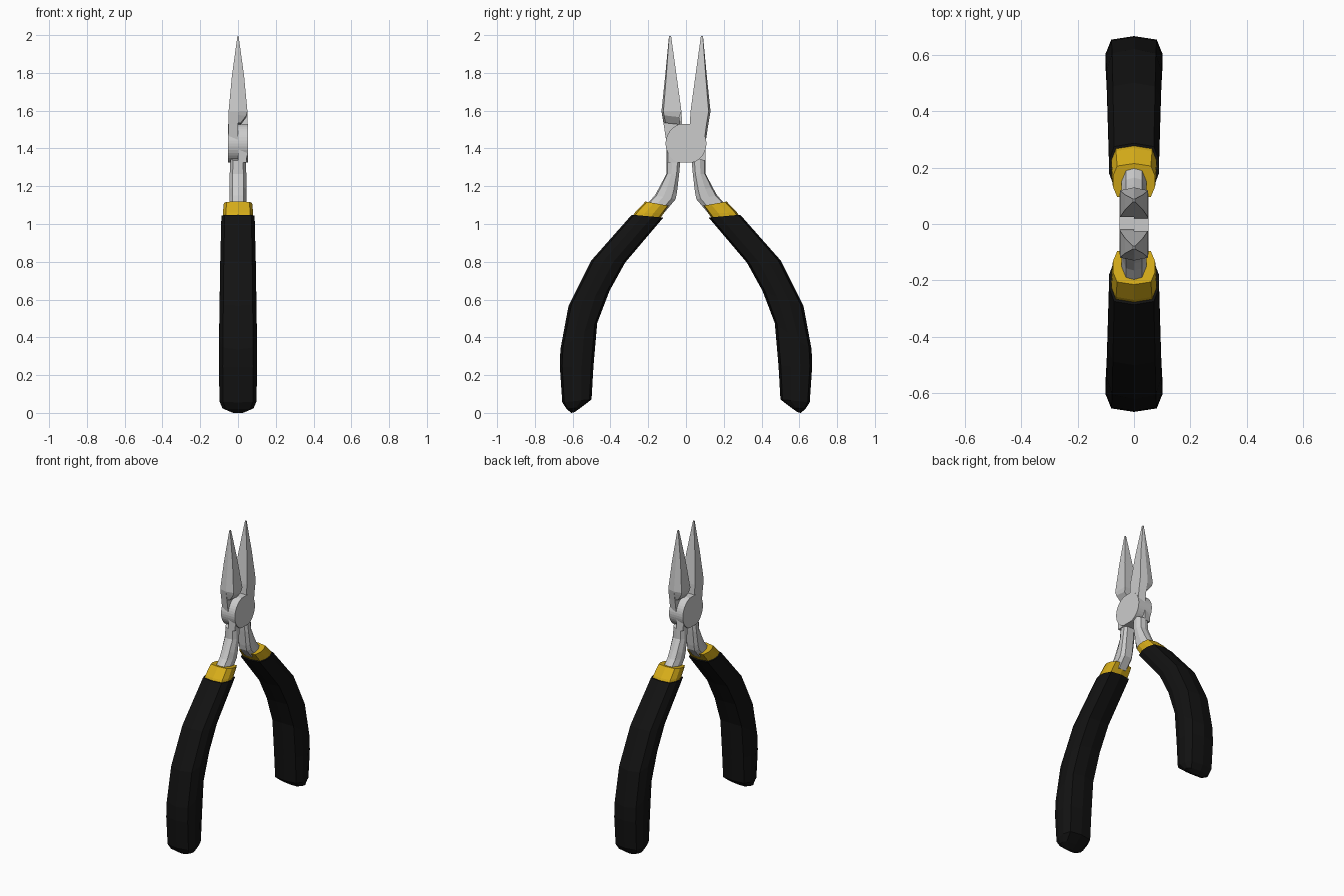
import bpy, bmesh, math

if "Cube" in bpy.data.objects:
    bpy.data.objects.remove(bpy.data.objects["Cube"])


def material(name, color):
    m = bpy.data.materials.new(name)
    m.diffuse_color = color
    m.use_nodes = True
    m.node_tree.nodes["Principled BSDF"].inputs["Base Color"].default_value = m.diffuse_color
    return m


BLACK = material("black_rubber", (0.006, 0.006, 0.006, 1))
GOLD = material("yellow_band", (0.68, 0.42, 0.01, 1))

# Cross-sections: (sideways factor, position from inner edge 0 to outer edge 1)
HANDLE = [(0, 1), (.8, .93), (1, .65), (1, .35), (.8, .07), (0, 0),
          (-.8, .07), (-1, .35), (-1, .65), (-.8, .93)]
NECK = [(0, 1), (.65, .93), (1, .6), (1, .2), (.6, 0),
        (-.6, 0), (-1, .2), (-1, .6), (-.65, .93)]
JAW = [(0, 1), (1, .9), (1, 0), (-1, 0), (-1, .9)]
HALF = [(0, 1), (1, .9), (1, 0), (0, 0)]


def finish(name, bm, mat=None):
    bmesh.ops.recalc_face_normals(bm, faces=bm.faces)
    me = bpy.data.meshes.new(name)
    bm.to_mesh(me)
    bm.free()
    ob = bpy.data.objects.new(name, me)
    bpy.context.collection.objects.link(ob)
    if mat:
        me.materials.append(mat)
    return ob


def loft(name, section, stations, sx, sy, mat=None):
    """Skin stations (inner y, inner z, outer y, outer z, half width)."""
    bm = bmesh.new()
    rings = []
    for yi, zi, yo, zo, w in stations:
        rings.append([bm.verts.new((sx * w * s, sy * (yi + (yo - yi) * t),
                                    zi + (zo - zi) * t)) for s, t in section])
    n = len(section)
    for a, b in zip(rings, rings[1:]):
        for i in range(n):
            j = (i + 1) % n
            bm.faces.new((a[i], a[j], b[j], b[i]))
    bm.faces.new(rings[0])
    bm.faces.new(rings[-1])
    return finish(name, bm, mat)


def pivot_disc(name, k):
    """Half-thickness disc with flattened top and bottom."""
    bm = bmesh.new()
    rings = []
    for x in (0, .052):
        ring = []
        for i in range(40):
            a = 2 * math.pi * i / 40
            z = max(-.1, min(.103, .108 * math.sin(a)))
            ring.append(bm.verts.new((k * x, .108 * math.cos(a), 1.43 + z)))
        rings.append(ring)
    for i in range(40):
        j = (i + 1) % 40
        bm.faces.new((rings[0][i], rings[0][j], rings[1][j], rings[1][i]))
    for r in rings:
        bm.faces.new(r)
    bmesh.ops.remove_doubles(bm, verts=bm.verts, dist=1e-5)
    return finish(name, bm)


# Each half: jaw on one side, disc, handle on the opposite side
for k, tag in ((1, "a"), (-1, "b")):
    # tapering jaw
    loft("jaw_" + tag, JAW, [
        (.079, 2.0, .090, 2.0, .003),
        (.050, 1.79, .110, 1.79, .032),
        (.024, 1.60, .130, 1.60, .05)], k, k)
    # jaw root running into its disc
    loft("jaw_root_" + tag, HALF, [
        (.024, 1.60, .130, 1.60, .05),
        (.020, 1.53, .118, 1.53, .05),
        (.020, 1.43, .103, 1.43, .05)], k, k)
    # stepped cutting notch on the other side
    loft("cutter_step_" + tag, HALF, [
        (.024, 1.60, .130, 1.60, .05),
        (.036, 1.57, .125, 1.58, .045),
        (.030, 1.53, .117, 1.54, .015)], -k, k)
    pivot_disc("pivot_disc_" + tag, k)
    # shoulder joining disc to the neck
    loft("shoulder_" + tag, HALF, [
        (.020, 1.43, .104, 1.43, .05),
        (.027, 1.33, .104, 1.33, .045)], k, -k)
    # curved steel neck
    loft("neck_" + tag, NECK, [
        (.028, 1.36, .103, 1.34, .040),
        (.036, 1.27, .104, 1.27, .044),
        (.048, 1.17, .140, 1.20, .044),
        (.055, 1.135, .165, 1.155, .044),
        (.110, 1.07, .225, 1.09, .044)], k, -k)
    # yellow band
    loft("collar_" + tag, HANDLE, [
        (.088, 1.10, .215, 1.123, .075),
        (.118, 1.06, .270, 1.065, .080),
        (.140, 1.03, .285, 1.04, .080)], k, -k, GOLD)
    # curved rubber grip with a blunt end
    loft("grip_" + tag, HANDLE, [
        (.120, 1.038, .287, 1.053, .088),
        (.322, .80, .502, .81, .094),
        (.405, .65, .622, .57, .097),
        (.470, .48, .665, .34, .100),
        (.490, .25, .668, .25, .101),
        (.500, .075, .655, .06, .098),
        (.555, .033, .632, .025, .082),
        (.590, .008, .608, .004, .03)], k, -k, BLACK)

# Settle the base exactly on the ground
low = min(v.co.z for o in bpy.data.objects for v in o.data.vertices)
for o in bpy.data.objects:
    for v in o.data.vertices:
        v.co.z -= low
